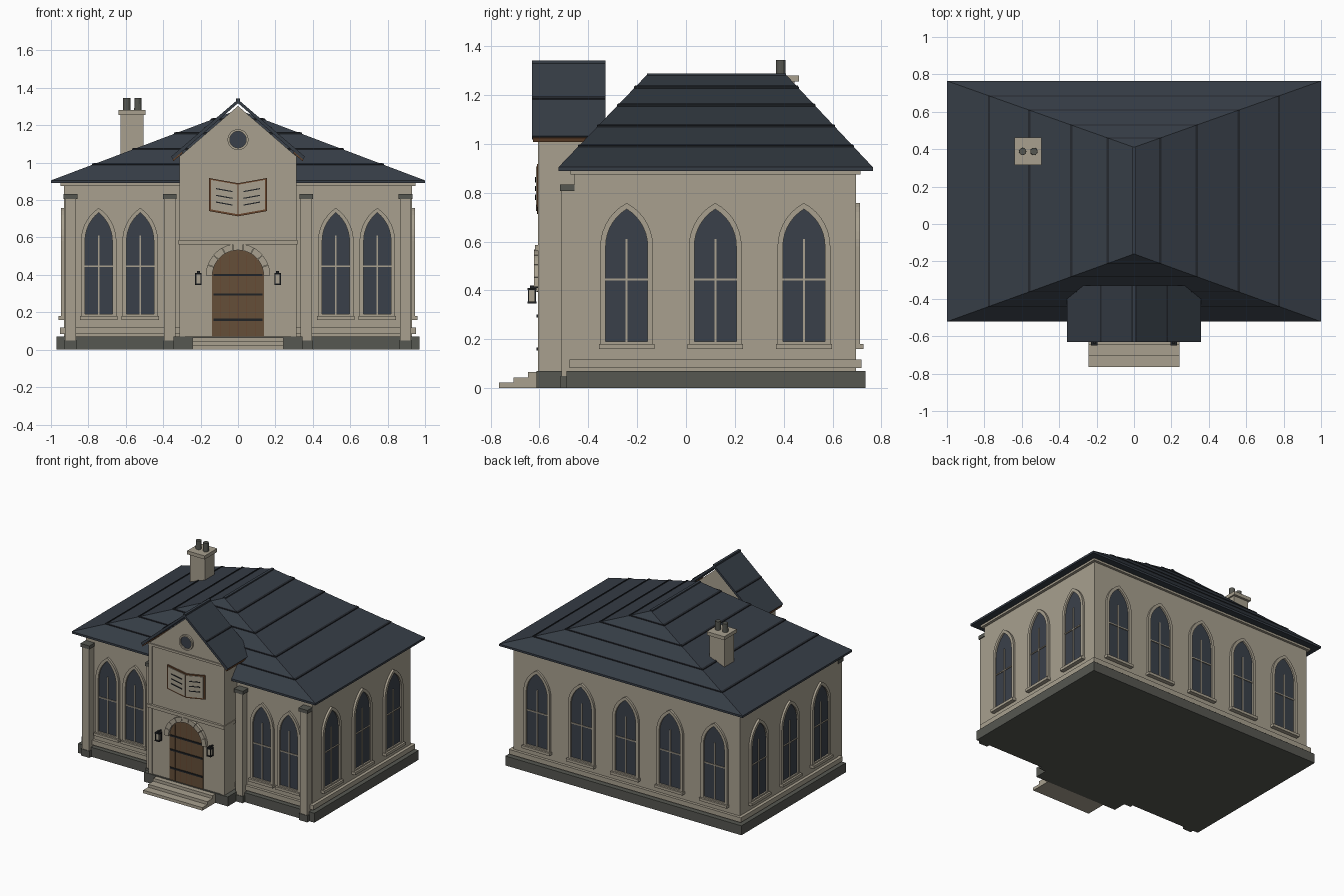
import bpy, bmesh, math
from mathutils import Matrix, Vector

if "Cube" in bpy.data.objects:
    bpy.data.objects.remove(bpy.data.objects["Cube"])

def mat(name, r, g, b):
    m = bpy.data.materials.new(name)
    lin = [((c / 255 + 0.055) / 1.055) ** 2.4 for c in (r, g, b)]
    m.diffuse_color = (*lin, 1)
    m.use_nodes = True
    m.node_tree.nodes["Principled BSDF"].inputs["Base Color"].default_value = m.diffuse_color
    return m

STONE = mat("stone", 168, 160, 143)
BASE = mat("dark_stone", 86, 87, 81)
ROOF = mat("slate", 54, 61, 70)
SEAM = mat("dark_slate", 36, 40, 46)
GLASS = mat("window_glass", 58, 64, 74)
DOOR = mat("door_wood", 101, 78, 57)
TRIM = mat("trim_wood", 104, 70, 45)
METAL = mat("black_iron", 32, 34, 37)

def finish(name, bm, m, M=Matrix()):
    bmesh.ops.recalc_face_normals(bm, faces=bm.faces[:])
    bm.transform(M)
    me = bpy.data.meshes.new(name)
    bm.to_mesh(me)
    bm.free()
    me.materials.append(m)
    ob = bpy.data.objects.new(name, me)
    bpy.context.collection.objects.link(ob)
    return ob

def box(name, x, y, z, m, M=Matrix()):
    bm = bmesh.new()
    bmesh.ops.create_cube(bm, size=1)
    for v in bm.verts:
        v.co = Vector([(a + b) / 2 + c * (b - a) for (a, b), c in zip((x, y, z), v.co)])
    return finish(name, bm, m, M)

def plate(name, pts, y0, y1, m, M=Matrix()):
    """Extrude an x-z outline from y0 to y1."""
    bm = bmesh.new()
    f = [bm.verts.new((x, y0, z)) for x, z in pts]
    b = [bm.verts.new((x, y1, z)) for x, z in pts]
    n = len(pts)
    bm.faces.new(f)
    bm.faces.new(b[::-1])
    for i in range(n):
        j = (i + 1) % n
        bm.faces.new((f[i], f[j], b[j], b[i]))
    return finish(name, bm, m, M)

def ring(name, outer, inner, y0, y1, m, M=Matrix(), closed=True):
    """Frame between two matching outlines."""
    bm = bmesh.new()
    loops = [[bm.verts.new((x, y, z)) for x, z in p]
             for p, y in ((outer, y0), (inner, y0), (inner, y1), (outer, y1))]
    n = len(outer)
    for i in range(n if closed else n - 1):
        j = (i + 1) % n
        for k in range(4):
            a, b = loops[k], loops[(k + 1) % 4]
            bm.faces.new((a[i], a[j], b[j], b[i]))
    if not closed:
        for i in (0, n - 1):
            bm.faces.new([l[i] for l in loops])
    return finish(name, bm, m, M)

def lancet(w, z0, zs, za, n=7):
    R = ((za - zs) ** 2 + w * w) / (2 * w)
    end = math.asin((za - zs) / R)
    right = [(w - R + R * math.cos(end * i / n), zs + R * math.sin(end * i / n)) for i in range(n + 1)]
    return [(w, z0)] + right + [(-x, z) for x, z in right[-2::-1]] + [(-w, z0)]

def arc(r, zc, n, a0=0, a1=math.pi):
    return [(r * math.cos(a0 + (a1 - a0) * i / n), zc + r * math.sin(a0 + (a1 - a0) * i / n))
            for i in range(n + 1)]

def window(tag, x, y, turn, w):
    M = Matrix.Translation((x, y, 0)) @ Matrix.Rotation(math.radians(turn), 4, 'Z')
    ow = w + 0.022
    inner = lancet(w, 0.19, 0.58, 0.733)
    plate(tag + "_glass", inner, -0.004, 0.002, GLASS, M)
    ring(tag + "_surround", lancet(ow, 0.18, 0.58, 0.758), inner, -0.016, 0.005, STONE, M)
    box(tag + "_sill", (-ow - 0.006, ow + 0.006), (-0.03, 0.01), (0.16, 0.18), STONE, M)
    box(tag + "_mullion", (-0.004, 0.004), (-0.01, 0), (0.19, 0.61), STONE, M)
    box(tag + "_transom", (-w, w), (-0.01, 0), (0.441, 0.449), STONE, M)

# Main hall, plinth and bands
WX, YF, YB = 0.93, -0.456, 0.697
box("plinth", (-0.97, 0.97), (-0.49, 0.735), (0, 0.07), BASE)
box("hall_walls", (-WX, WX), (YF, YB), (0.06, 0.895), STONE)
box("base_band", (-0.953, 0.953), (-0.477, 0.718), (0.083, 0.118), STONE)
box("eave_band", (-0.95, 0.95), (-0.474, 0.715), (0.875, 0.895), STONE)

# Windows on all four sides
for i, x in enumerate((-0.745, -0.523, 0.523, 0.745)):
    window(f"front_window_{i}", x, YF, 0, 0.073)
for i, y in enumerate((-0.243, 0.12, 0.483)):
    window(f"right_window_{i}", WX, y, 90, 0.086)
    window(f"left_window_{i}", -WX, y, -90, 0.086)
for i in range(5):
    window(f"back_window_{i}", (i - 2) * 0.364, YB, 180, 0.086)

# Front pilasters
for i, x in enumerate((-0.895, -0.365, 0.365, 0.895)):
    box(f"pilaster_{i}", (x - 0.03, x + 0.03), (-0.51, YF), (0.05, 0.81), STONE)
    box(f"pilaster_cap_{i}", (x - 0.037, x + 0.037), (-0.517, YF), (0.807, 0.833), BASE)
    box(f"pilaster_base_{i}", (x - 0.034, x + 0.034), (-0.514, YF), (0, 0.05), BASE)

# Hipped roof with raised seams and ridge cap
def roof_corners(t, lift=0.0):
    return [Vector((sx * (1 - t), y + t * (ry - y), 0.905 + 0.378 * t + lift))
            for sx, y, ry in ((-1, -0.522, -0.16), (1, -0.522, -0.16), (1, 0.765, 0.41), (-1, 0.765, 0.41))]
bm = bmesh.new()
lo = [bm.verts.new((p.x, p.y, 0.89)) for p in roof_corners(0)]
hi = [bm.verts.new(p) for p in roof_corners(0)]
r0, r1 = bm.verts.new((0, -0.16, 1.283)), bm.verts.new((0, 0.41, 1.283))
bm.faces.new(lo)
for i in range(4):
    j = (i + 1) % 4
    bm.faces.new((lo[i], lo[j], hi[j], hi[i]))
for f in ((hi[0], hi[1], r0), (hi[1], hi[2], r1, r0), (hi[2], hi[3], r1), (hi[3], hi[0], r0, r1)):
    bm.faces.new(f)
finish("main_roof", bm, ROOF)
for k, t in enumerate((0.225, 0.44, 0.665, 0.86)):
    bm = bmesh.new()
    rows = [[bm.verts.new(p) for p in roof_corners(*a)]
            for a in ((t - 0.006, -0.002), (t - 0.006, 0.006), (t + 0.006, 0.006), (t + 0.006, -0.002))]
    for a, b in zip(rows, rows[1:] + rows[:1]):
        for i in range(4):
            j = (i + 1) % 4
            bm.faces.new((a[i], a[j], b[j], b[i]))
    finish(f"roof_seam_{k}", bm, SEAM)
box("ridge_cap", (-0.01, 0.01), (-0.16, 0.41), (1.27, 1.288), ROOF)

# Entrance bay with gable
FY = -0.6
box("bay_plinth", (-0.345, 0.345), (-0.612, -0.4), (0, 0.07), BASE)
plate("bay_walls", [(-0.31, 0.06), (0.31, 0.06), (0.31, 1.035), (0, 1.303), (-0.31, 1.035)], FY, -0.4, STONE)
box("string_course", (-0.317, 0.317), (-0.618, -0.45), (0.563, 0.587), STONE)
box("gable_moulding", (-0.312, 0.312), (-0.608, -0.45), (1.02, 1.037), STONE)
for s, side in ((-1, "left"), (1, "right")):
    xs = sorted((s * 0.283, s * 0.312))
    box(side + "_corner_strip", xs, (-0.606, -0.5), (0.07, 1.02), STONE)
    slope = [(0, 1.338), (s * 0.358, 1.032), (s * 0.345, 1.018), (0, 1.318)]
    plate(side + "_gable_roof", slope, -0.63, -0.33, ROOF)
    plate(side + "_gable_seam", [(s * 0.175, 1.194), (s * 0.183, 1.187), (s * 0.183, 1.18), (s * 0.175, 1.18)],
          -0.63, -0.33, SEAM)
    plate(side + "_eave_board", [(s * 0.352, 1.025), (s * 0.30, 1.069), (s * 0.297, 1.05), (s * 0.346, 1.008)],
          -0.627, -0.335, TRIM)
    # Wall lantern
    c = s * 0.212
    for z0, z1, w in ((0.347, 0.355, 0.018), (0.402, 0.41, 0.018), (0.41, 0.42, 0.008)):
        box(side + "_lantern_plate", (c - w, c + w), (-0.631 - w, -0.631 + w), (z0, z1), METAL)
    box(side + "_lantern_body", (c - 0.011, c + 0.011), (-0.642, -0.62), (0.355, 0.402), STONE)
    for dx in (-0.014, 0.014):
        for dy in (-0.014, 0.014):
            box(side + "_lantern_post", (c + dx - 0.003, c + dx + 0.003),
                (-0.634 + dy, -0.628 + dy), (0.355, 0.402), METAL)
    box(side + "_lantern_arm", (c - 0.005, c + 0.005), (-0.631, FY), (0.41, 0.417), METAL)
    # Open book relief: cover, page and lines
    def quad(x0, x1, top, bot, sl):
        return [(s * x, b + sl * x) for x, b in ((x0, bot), (x1, bot), (x1, top), (x0, top))]
    plate(side + "_book_cover", quad(0, 0.155, 0.89, 0.713, 0.18), -0.61, FY, TRIM)
    plate(side + "_book_page", quad(0.004, 0.145, 0.882, 0.724, 0.18), -0.615, FY, STONE)
    for k in range(3):
        z = 0.765 + k * 0.036
        plate(side + "_book_line", quad(0.03, 0.118, z + 0.006, z, 0.18), -0.618, FY, METAL)
box("gable_ridge_cap", (-0.01, 0.01), (-0.63, -0.33), (1.322, 1.342), ROOF)

# Round gable window
ring("round_window_frame", arc(0.056, 1.123, 23, 0, math.tau * 23 / 24),
     arc(0.044, 1.123, 23, 0, math.tau * 23 / 24), -0.614, FY, STONE)
plate("round_window_glass", arc(0.044, 1.123, 23, 0, math.tau * 23 / 24), -0.605, FY, GLASS)

# Arched door with planks, straps and stone arch
plate("door", [(-0.138, 0.07), (0.138, 0.07)] + arc(0.138, 0.395, 20), -0.606, FY, DOOR)
for k in range(-2, 3):
    box("plank_gap", (k * 0.046 - 0.0015, k * 0.046 + 0.0015), (-0.607, FY), (0.07, 0.52 - abs(k) * 0.015), TRIM)
for z in (0.16, 0.295, 0.4):
    box("door_strap", (-0.132, 0.132), (-0.612, FY), (z - 0.006, z + 0.006), METAL)
for k in range(9):
    a0, a1 = math.pi * k / 9 + 0.008, math.pi * (k + 1) / 9 - 0.008
    ring(f"arch_stone_{k}", arc(0.172, 0.395, 3, a0, a1), arc(0.137, 0.395, 3, a0, a1),
         -0.622, FY, STONE, closed=False)

# Entrance steps
for k, y in enumerate((-0.765, -0.707, -0.648)):
    box(f"step_{k}", (-0.243, 0.243), (y, -0.6), (0, 0.022 * (k + 1)), STONE)

# Chimney with two pots
box("chimney", (-0.627, -0.505), (0.335, 0.445), (0.95, 1.26), STONE)
box("chimney_cap", (-0.638, -0.494), (0.315, 0.462), (1.255, 1.281), STONE)
for x in (-0.595, -0.535):
    bm = bmesh.new()
    bmesh.ops.create_cone(bm, cap_ends=True, segments=12, radius1=0.02, radius2=0.019, depth=0.075)
    finish("chimney_pot", bm, BASE, Matrix.Translation((x, 0.388, 1.307)))
